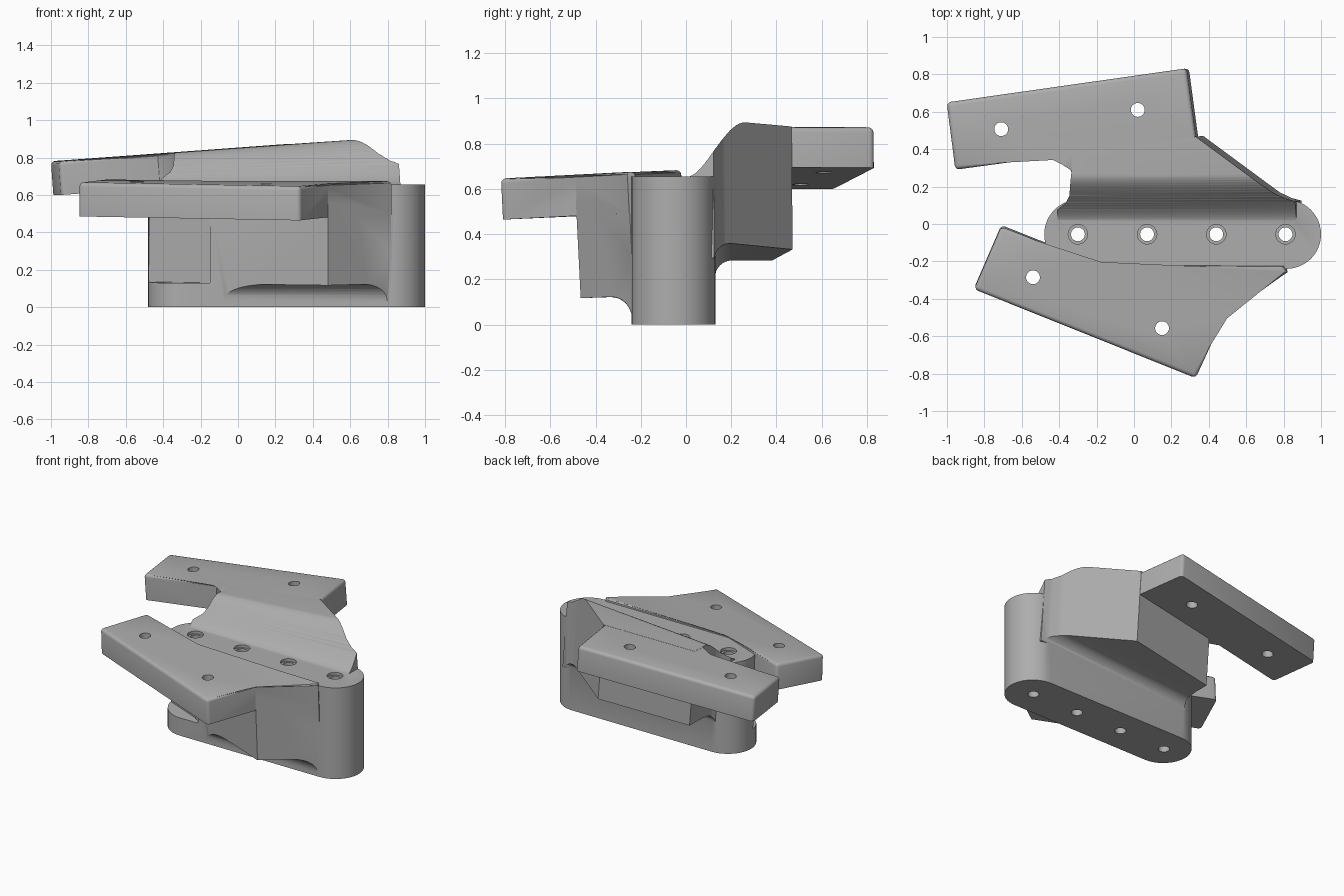
import bpy, bmesh, math
from mathutils import Vector

cube = bpy.data.objects.get("Cube")
if cube:
    bpy.data.objects.remove(cube, do_unlink=True)

gray = bpy.data.materials.new("plain_gray")
gray.use_nodes = True
gray.diffuse_color = (0.42, 0.42, 0.42, 1)
for node in gray.node_tree.nodes:
    if node.type == "BSDF_PRINCIPLED":
        node.inputs["Base Color"].default_value = (0.42, 0.42, 0.42, 1)

# Mounting planes as height, x slope, y slope
FLAT = (0.655, 0, 0)
FRONT = (0.686, 0.002, 0.05)
BACK = (0.848, 0.072, 0.008)
BLOCK = 0.545
PLATE = 0.182


def height(plane, x, y):
    return plane[0] + plane[1] * x + plane[2] * y


def make_object(name, bm):
    bmesh.ops.recalc_face_normals(bm, faces=bm.faces)
    mesh = bpy.data.meshes.new(name)
    bm.to_mesh(mesh)
    bm.free()
    mesh.materials.append(gray)
    ob = bpy.data.objects.new(name, mesh)
    bpy.context.collection.objects.link(ob)
    return ob


def prism(name, outline, plane, start, end, sides=(), corners=(), radius=0.022, both=False):
    """Outline on a plane, extruded along its normal, with chosen edges rounded."""
    normal = Vector((-plane[1], -plane[2], 1)).normalized()
    bm = bmesh.new()
    top, low = [], []
    for x, y in outline:
        p = Vector((x, y, height(plane, x, y)))
        top.append(bm.verts.new(p - normal * start))
        low.append(bm.verts.new(p - normal * end))
    n = len(outline)
    bm.faces.new(top)
    bm.faces.new(low[::-1])
    for i in range(n):
        j = (i + 1) % n
        bm.faces.new((top[i], low[i], low[j], top[j]))
    edges = [bm.edges.get((top[i], top[(i + 1) % n])) for i in sides]
    if both:
        edges += [bm.edges.get((low[i], low[(i + 1) % n])) for i in sides]
    edges += [bm.edges.get((top[i], low[i])) for i in corners]
    if edges:
        bmesh.ops.bevel(bm, geom=edges, offset=radius, segments=3, profile=0.5,
                        affect="EDGES", clamp_overlap=True)
    return make_object(name, bm)


def loft_x(name, section, x0, x1):
    """Solid between two yz sections of equal point count."""
    bm = bmesh.new()
    a, b = [[bm.verts.new((x, y, z)) for y, z in section(x)] for x in (x0, x1)]
    bm.faces.new(a)
    bm.faces.new(b[::-1])
    for i in range(len(a)):
        j = (i + 1) % len(a)
        bm.faces.new((a[i], a[j], b[j]))
        bm.faces.new((a[i], b[j], b[i]))
    return make_object(name, bm)


def cylinder(x, y, radius, z0, z1):
    circle = [(x + radius * math.cos(t * math.pi / 16), y + radius * math.sin(t * math.pi / 16))
              for t in range(32)]
    return prism("hole_cutter", circle, (0, 0, 0), -z1, -z0)


def combine(target, tool, operation):
    mod = target.modifiers.new("combine", "BOOLEAN")
    mod.operation = operation
    mod.solver = "EXACT"
    mod.object = tool
    bpy.context.view_layer.update()
    graph = bpy.context.evaluated_depsgraph_get()
    mesh = bpy.data.meshes.new_from_object(target.evaluated_get(graph))
    target.modifiers.clear()
    target.data = mesh
    bpy.data.objects.remove(tool, do_unlink=True)


def fillet(cy, cz, r, a0, a1, steps=8):
    return [(cy + r * math.cos(math.radians(a0 + (a1 - a0) * i / steps)),
             cz + r * math.sin(math.radians(a0 + (a1 - a0) * i / steps)))
            for i in range(steps + 1)]


# Central body: a long bar with round ends
MID, R = -0.055, 0.185
bar = []
for cx, first in ((0.815, -90), (-0.295, 90)):
    for i in range(25):
        a = math.radians(first + i * 7.5)
        bar.append((cx + R * math.cos(a), MID + R * math.sin(a)))
body = prism("bracket_body", bar, FLAT, 0, 0.655, range(len(bar)), radius=0.012, both=True)

# Slanted relief below the front plate, leaving a foot
relief = prism("relief_cutter", [(-0.8, 0.02), (-0.8, -0.4), (-0.15, -0.4), (-0.15, -0.239)],
               FRONT, 0.15, BLOCK)
combine(body, relief, "DIFFERENCE")


# Front block with a hollow fillet down to the bar
def front_section(x):
    low = height(FRONT, x, -0.4) - BLOCK
    r = 0.092
    arc = fillet(-0.24 - r, low - r, r, 90, 0)
    return ([(-0.1, low - r), (-0.1, 0.55), (-0.7, 0.55),
             (-0.7, height(FRONT, x, -0.7) - BLOCK)] + arc)


front_block = loft_x("front_block", front_section, -0.6, 1.1)
front_foot = prism("front_outline", [(-0.2, -0.225), (0.48, -0.493), (0.817, -0.258),
                                     (0.78, -0.12), (-0.2, -0.12)], FRONT, -0.2, 0.8)
combine(front_block, front_foot, "INTERSECT")
combine(body, front_block, "UNION")

# Front mounting plate
front_plate = prism("front_plate", [(-0.71, -0.015), (-0.855, -0.35), (0.33, -0.825), (0.48, -0.49),
                                    (0.82, -0.26), (0.8, -0.225), (-0.18, -0.225)],
                    FRONT, 0, PLATE, range(7), (0, 1, 2))
combine(body, front_plate, "UNION")


# Back block: swept S-shaped top and filleted underside
def back_section(x):
    pts = []
    for i in range(21):
        t = i / 20
        y = 0.265 * t
        pts.append((y, 0.652 + (height(BACK, x, y) - 0.652) * t * t * (3 - 2 * t)))
    low = height(BACK, x, 0.3) - BLOCK
    r = 0.075
    return ([(-0.05, low - r), (-0.05, 0.652)] + pts +
            [(0.6, height(BACK, x, 0.6)), (0.6, low)] +
            fillet(0.128 + r, low - r, r, 90, 180))


back_block = loft_x("back_block", back_section, -0.9, 1.2)
back_foot = prism("back_outline", [(-0.335, 0.378), (-0.335, 0.27), (-0.35, 0.15), (-0.37, 0.115),
                                   (-0.42, 0.075), (-0.42, -0.04), (0.85, -0.04), (0.85, 0.12),
                                   (0.8, 0.135), (0.74, 0.165), (0.33, 0.467)], BACK, -0.3, 0.9)
combine(back_block, back_foot, "INTERSECT")
combine(body, back_block, "UNION")

# Back mounting plate with a rounded inner corner
back_plate = prism("back_plate", [(-1.003, 0.65), (-0.957, 0.29), (-0.43, 0.365), (-0.37, 0.335),
                                  (-0.333, 0.275), (0.2, 0.4), (0.33, 0.462), (0.28, 0.832)],
                   BACK, 0.001, PLATE, (0, 1, 2, 3, 6, 7), (0, 1, 7))
combine(body, back_plate, "UNION")

# Bolt holes in the bar, with shallow seats, and in both plates
for x in (-0.3, 0.07, 0.44, 0.81):
    combine(body, cylinder(x, MID, 0.052, 0.635, 0.8), "DIFFERENCE")
    combine(body, cylinder(x, MID, 0.037, -0.2, 0.7), "DIFFERENCE")
for x, y in ((-0.54, -0.285), (0.15, -0.557), (-0.71, 0.507), (0.02, 0.61)):
    combine(body, cylinder(x, y, 0.037, 0.3, 1.2), "DIFFERENCE")

# Smooth the rounded faces, keep the edges crisp
bpy.ops.object.select_all(action="DESELECT")
body.select_set(True)
bpy.context.view_layer.objects.active = body
bpy.ops.object.shade_smooth_by_angle(angle=math.radians(32))
